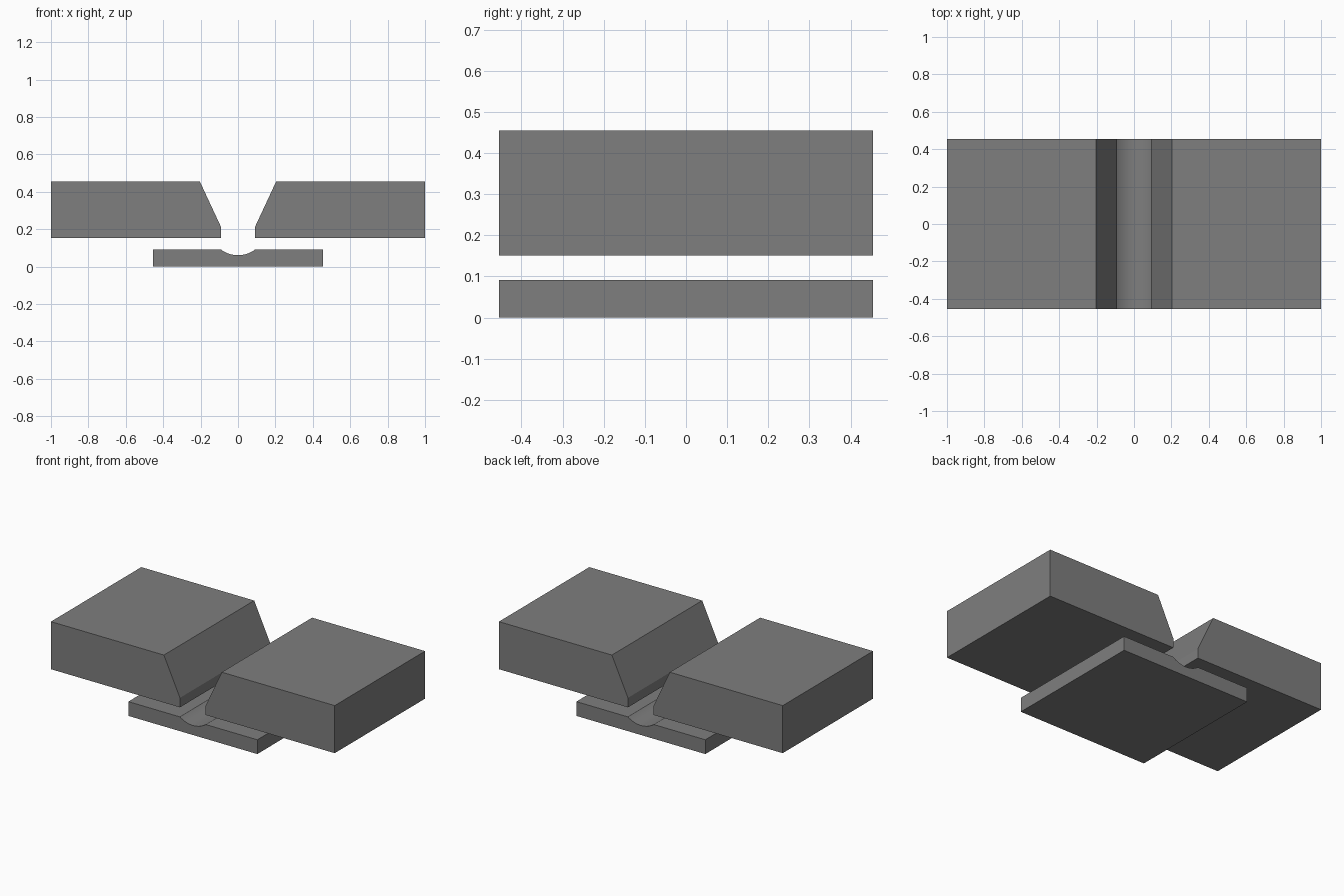
import bpy, bmesh, math

if "Cube" in bpy.data.objects:
    bpy.data.objects.remove(bpy.data.objects["Cube"])

U = 1 / 33            # base unit: land, root gap step and groove depth
HALF_Y = 15 * U       # half length of the joint

steel = bpy.data.materials.new("steel_grey")
steel.diffuse_color = (0.21, 0.21, 0.21, 1)
steel.use_nodes = True
steel.node_tree.nodes["Principled BSDF"].inputs["Base Color"].default_value = steel.diffuse_color


def extrude_profile(name, profile):
    """Extrude an (x, z) outline along y, centred on y = 0."""
    bm = bmesh.new()
    face = bm.faces.new([bm.verts.new((x, -HALF_Y, z)) for x, z in profile])
    ext = bmesh.ops.extrude_face_region(bm, geom=[face])
    verts = [g for g in ext["geom"] if isinstance(g, bmesh.types.BMVert)]
    bmesh.ops.translate(bm, verts=verts, vec=(0, 2 * HALF_Y, 0))
    bmesh.ops.recalc_face_normals(bm, faces=bm.faces)
    mesh = bpy.data.meshes.new(name)
    bm.to_mesh(mesh)
    bm.free()
    mesh.materials.append(steel)
    obj = bpy.data.objects.new(name, mesh)
    bpy.context.collection.objects.link(obj)
    return obj


# Two plates with a 25 degree bevel above a small upright land
root, bottom, land, top = 3 * U, 5 * U, 7 * U, 15 * U
bevel_x = root + (top - land) * math.tan(math.radians(25))
plate = [(root, bottom), (1, bottom), (1, top), (bevel_x, top), (root, land)]
for name, side in (("right_plate", 1), ("left_plate", -1)):
    extrude_profile(name, [(side * x, z) for x, z in plate])

# Backing bar with a shallow round groove under the gap
bar_x, bar_top, radius, steps = 15 * U, 3 * U, 5 * U, 24
half_angle = math.asin(root / radius)
centre_z = bar_top + radius * math.cos(half_angle)
groove = []
for i in range(steps + 1):
    a = half_angle * (1 - 2 * i / steps)
    groove.append((radius * math.sin(a), centre_z - radius * math.cos(a)))
bar = extrude_profile("backing_bar", [(-bar_x, 0), (bar_x, 0), (bar_x, bar_top)]
                      + groove + [(-bar_x, bar_top)])

# Smooth groove, sharp edges elsewhere
bpy.context.view_layer.objects.active = bar
bar.select_set(True)
bpy.ops.object.shade_smooth_by_angle(angle=math.radians(20))
